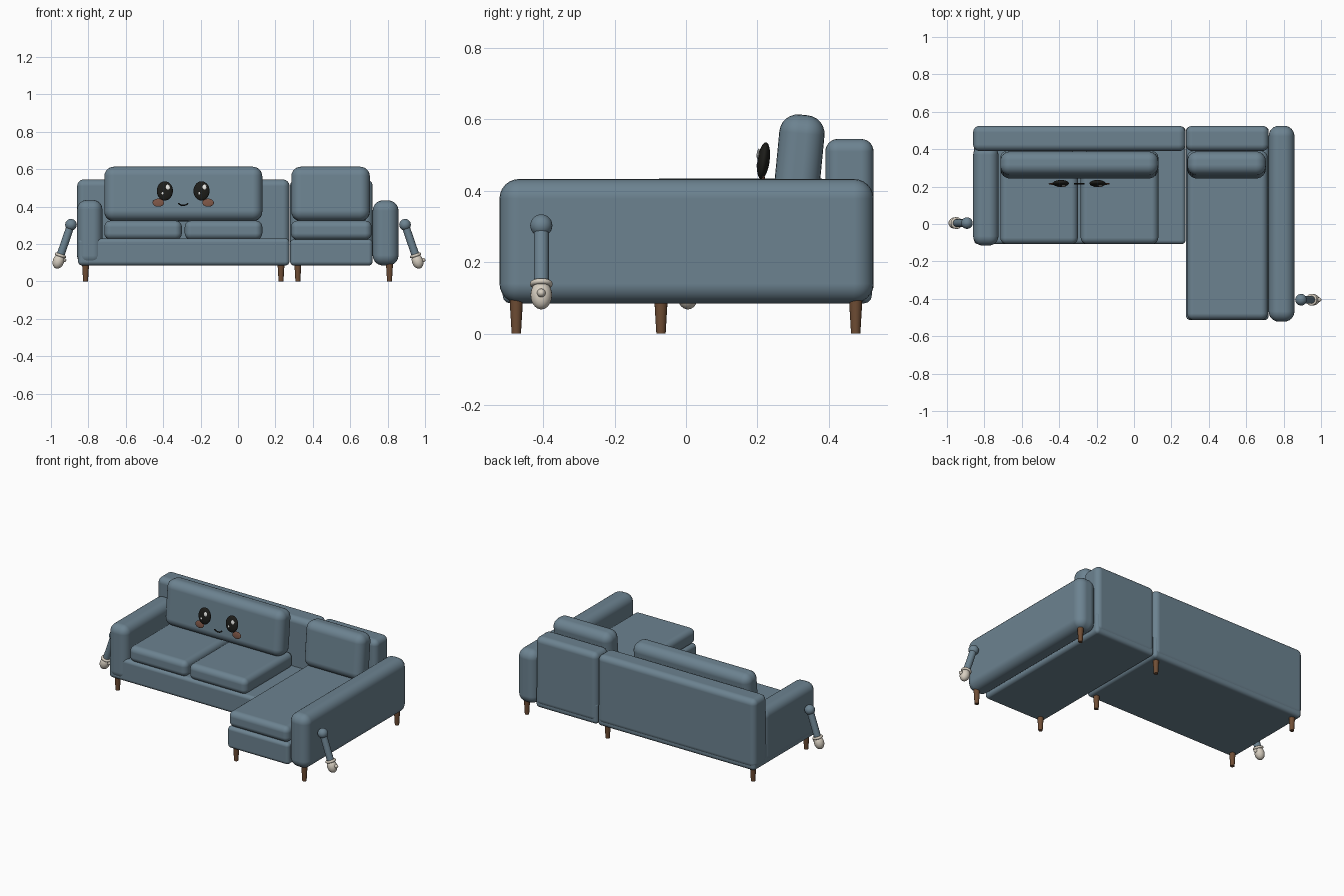
import bpy
import math
from mathutils import Vector, Matrix

cube = bpy.data.objects.get("Cube")
if cube:
    bpy.data.objects.remove(cube, do_unlink=True)


def material(name, rgb, rough=0.8):
    m = bpy.data.materials.new(name)
    m.use_nodes = True
    m.diffuse_color = (*rgb, 1)
    shader = m.node_tree.nodes["Principled BSDF"]
    shader.inputs["Base Color"].default_value = (*rgb, 1)
    shader.inputs["Roughness"].default_value = rough
    return m


FABRIC = material("blue grey fabric", (0.15, 0.225, 0.28))
WOOD = material("brown wood", (0.16, 0.075, 0.035))
CREAM = material("cream glove", (0.68, 0.62, 0.53))
BLACK = material("eye black", (0.012, 0.012, 0.01))
WHITE = material("eye shine", (0.85, 0.85, 0.82))
BLUSH = material("cheek brown", (0.2, 0.09, 0.06))


def finish(name, mat):
    ob = bpy.context.object
    ob.name = name
    ob.data.materials.append(mat)
    bpy.ops.object.shade_smooth_by_angle(angle=math.radians(40))
    return ob


def cushion(name, x, y, z, radius, tilt=0):
    """Rounded upholstered block from (min, max) ranges."""
    spans = (x, y, z)
    centre = [sum(s) / 2 for s in spans]
    bpy.ops.mesh.primitive_cube_add(size=1, location=centre)
    ob = bpy.context.object
    ob.data.transform(Matrix.Diagonal([s[1] - s[0] for s in spans] + [1]))
    ob.rotation_euler.x = tilt
    finish(name, FABRIC)
    for p in ob.data.polygons:
        p.use_smooth = True
    bevel = ob.modifiers.new("rounding", "BEVEL")
    bevel.width = radius
    bevel.segments = 6
    bevel.harden_normals = True
    return ob


def ball(name, centre, radii, mat, rotation=(0, 0, 0)):
    bpy.ops.mesh.primitive_uv_sphere_add(segments=24, ring_count=14, radius=1,
                                         location=centre, rotation=rotation)
    bpy.context.object.scale = radii
    return finish(name, mat)


# Sofa section
cushion("sofa_base", (-0.855, 0.275), (-0.108, 0.52), (0.085, 0.23), 0.022)
cushion("sofa_back", (-0.86, 0.275), (0.39, 0.525), (0.1, 0.545), 0.035)
cushion("right_armrest", (-0.86, -0.725), (-0.115, 0.42), (0.088, 0.435), 0.05)
for name, x in (("right", (-0.715, -0.3)), ("middle", (-0.285, 0.13))):
    cushion(name + "_seat_cushion", x, (-0.108, 0.39), (0.223, 0.325), 0.035)

# Chaise section
cushion("chaise_base", (0.278, 0.72), (-0.513, 0.52), (0.085, 0.225), 0.022)
cushion("chaise_back", (0.278, 0.72), (0.39, 0.525), (0.1, 0.545), 0.035)
cushion("chaise_cushion", (0.283, 0.715), (-0.513, 0.39), (0.223, 0.325), 0.035)
cushion("left_armrest", (0.72, 0.858), (-0.522, 0.525), (0.085, 0.433), 0.055)

# Leaning back cushions
for name, x in (("sofa", (-0.715, 0.13)), ("chaise", (0.285, 0.705))):
    cushion(name + "_back_cushion", x, (0.252, 0.379), (0.322, 0.613), 0.052,
            math.radians(-5.5))

# Tapered legs
LEGS = [(-0.815, -0.07), (-0.815, 0.475), (0.23, -0.07), (0.23, 0.475),
        (0.32, -0.475), (0.81, -0.475), (0.81, 0.475)]
for x, y in LEGS:
    bpy.ops.mesh.primitive_cone_add(vertices=16, radius1=0.013, radius2=0.019,
                                    depth=0.1, location=(x, y, 0.05))
    finish("leg", WOOD)

# Hanging arms with gloved hands
for name, side, y in (("right", -1, 0.005), ("left", 1, -0.405)):
    shoulder = Vector((side * 0.893, y, 0.303))
    hand = Vector((side * 0.96, y, 0.108))
    axis = hand - shoulder
    turn = axis.to_track_quat("Z", "Y").to_euler()
    wrist = shoulder + axis * 0.84
    ball(name + "_shoulder", shoulder, (0.031,) * 3, FABRIC)
    bpy.ops.mesh.primitive_cylinder_add(vertices=24, radius=0.021,
                                        depth=(wrist - shoulder).length,
                                        location=(shoulder + wrist) / 2, rotation=turn)
    finish(name + "_arm", FABRIC)
    bpy.ops.mesh.primitive_torus_add(location=wrist, rotation=turn, major_segments=24,
                                     minor_segments=10, major_radius=0.024,
                                     minor_radius=0.008)
    finish(name + "_cuff", CREAM)
    ball(name + "_hand", hand, (0.03, 0.03, 0.041), CREAM, turn)
    ball(name + "_thumb", hand + Vector((0.027, 0, 0.006)), (0.015, 0.012, 0.012), CREAM)

# Face in front of the sofa back cushion
LEAN = (math.radians(-8), 0, 0)
FACE_X = -0.293
for name, side in (("right", -1), ("left", 1)):
    eye = Vector((FACE_X + side * 0.098, 0.217, 0.484))
    ball(name + "_eye", eye, (0.043, 0.017, 0.052), BLACK, LEAN)
    ball(name + "_large_shine", eye + Vector((0.016, -0.015, 0.02)),
         (0.012, 0.004, 0.014), WHITE, LEAN)
    ball(name + "_small_shine", eye + Vector((-0.012, -0.017, -0.013)),
         (0.006, 0.003, 0.007), WHITE, LEAN)
    ball(name + "_cheek", (FACE_X + side * 0.133, 0.215, 0.421),
         (0.031, 0.005, 0.022), BLUSH, LEAN)

# Smile as a thin round curve
curve = bpy.data.curves.new("smile", "CURVE")
curve.dimensions = "3D"
curve.bevel_depth = 0.004
curve.bevel_resolution = 3
curve.use_fill_caps = True
spline = curve.splines.new("POLY")
STEPS = 12
spline.points.add(STEPS)
for i, point in enumerate(spline.points):
    a = math.pi * (1.1 + 0.8 * i / STEPS)
    point.co = (FACE_X + 0.027 * math.cos(a), 0.215, 0.424 + 0.017 * math.sin(a), 1)
curve.materials.append(BLACK)
bpy.context.collection.objects.link(bpy.data.objects.new("smile", curve))
